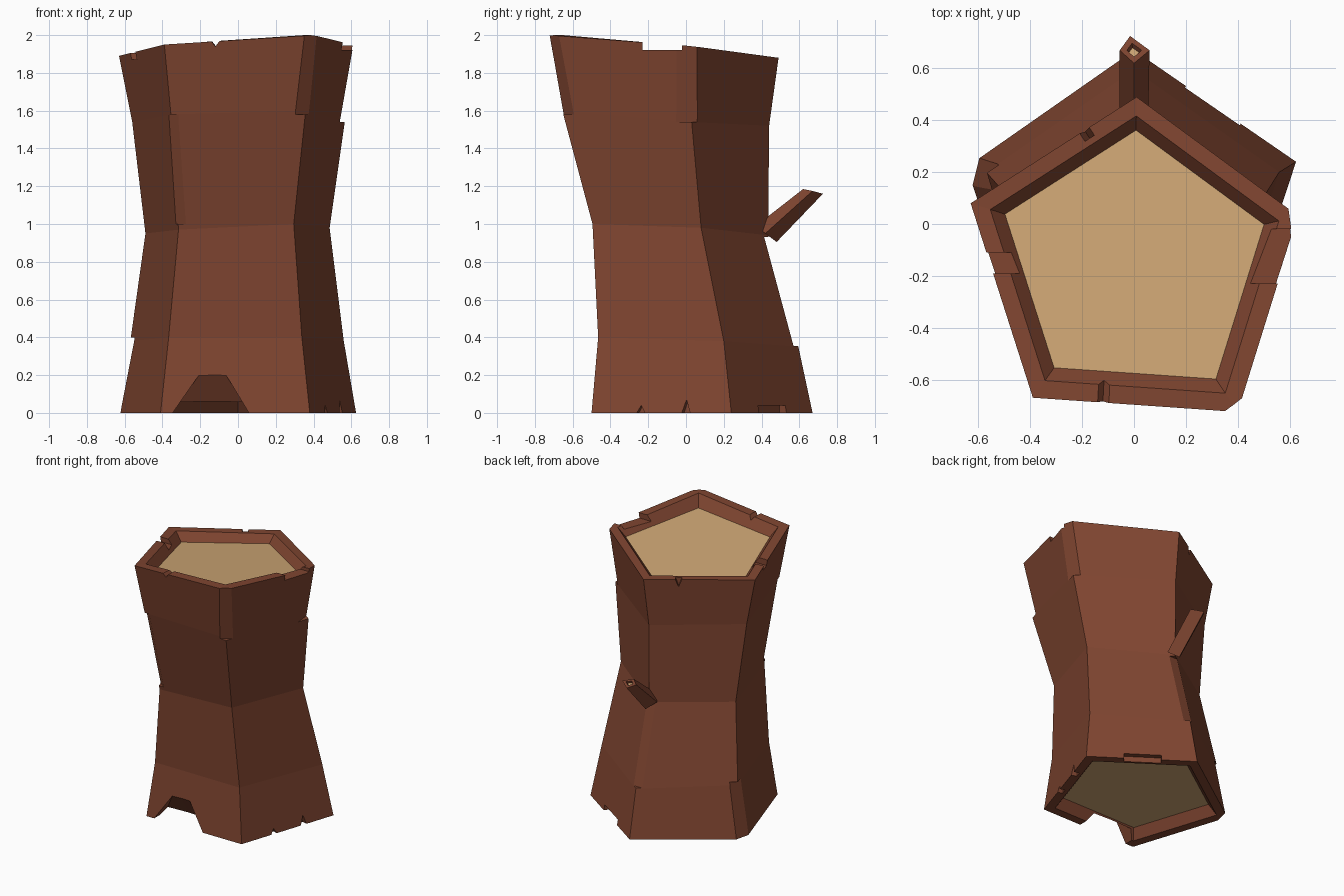
import bpy, bmesh
from mathutils import Vector

if "Cube" in bpy.data.objects:
    bpy.data.objects.remove(bpy.data.objects["Cube"])


def material(name, rgb):
    m = bpy.data.materials.new(name)
    m.diffuse_color = (*rgb, 1)
    m.use_nodes = True
    m.node_tree.nodes["Principled BSDF"].inputs["Base Color"].default_value = m.diffuse_color
    return m


BARK = material("bark_brown", (0.215, 0.060, 0.030))
WOOD = material("cut_wood_tan", (0.62, 0.385, 0.175))


def make_object(name, bm):
    bmesh.ops.recalc_face_normals(bm, faces=bm.faces)
    me = bpy.data.meshes.new(name)
    bm.to_mesh(me)
    bm.free()
    me.materials.append(BARK)
    me.materials.append(WOOD)
    ob = bpy.data.objects.new(name, me)
    bpy.context.collection.objects.link(ob)
    return ob


def loft(name, rings, wood_start, wood_end):
    """Skin a list of rings, with wood or bark end caps."""
    bm = bmesh.new()
    loops = [[bm.verts.new(p) for p in r] for r in rings]
    n = len(rings[0])
    for a, b in zip(loops, loops[1:]):
        for i in range(n):
            j = (i + 1) % n
            bm.faces.new((a[i], a[j], b[j], b[i]))
    bm.faces.new(loops[0][::-1]).material_index = int(wood_start)
    bm.faces.new(loops[-1]).material_index = int(wood_end)
    return make_object(name, bm)


def scaled(ring, s, cy, zf):
    """Shrink a ring around (0, cy) and set its height by a rule."""
    out = []
    for x, y, z in ring:
        px, py = x * s, cy + (y - cy) * s
        out.append((px, py, zf(px, py, z)))
    return out


# Trunk outline, each ring: front left, front right, right, back, left
base = [(-.41, -.50, 0), (.38, -.50, 0), (.625, .24, 0), (0, .67, 0), (-.645, .22, 0)]
outer = [
    base,
    [(-.367, -.46, .4), (.338, -.465, .4), (.56, .20, .38), (0, .595, .35), (-.57, .20, .38)],
    [(-.315, -.48, .97), (.295, -.495, 1.0), (.485, .08, .98), (0, .435, .94), (-.49, .11, .95)],
    [(-.355, -.60, 1.58), (.358, -.655, 1.6), (.565, .03, 1.54), (0, .44, 1.52), (-.56, .08, 1.54)],
    [(-.39, -.67, 1.95), (.40, -.725, 2.0), (.635, .03, 1.942), (.01, .49, 1.88), (-.63, .08, 1.89)],
]
top = outer[-1]
rings = [scaled(base, .79, .03, lambda x, y, z: .07),
         scaled(base, .88, .03, lambda x, y, z: 0)] + outer + [
         scaled(top, .88, -.12, lambda x, y, z: z),
         scaled(top, .79, -.12, lambda x, y, z: 1.855 + .05 * x - .08 * y)]
trunk = loft("trunk", rings, True, True)


# Helpers that cut chips out of the bark
def cut(points):
    bm = bmesh.new()
    for p in points:
        bm.verts.new(p)
    bmesh.ops.convex_hull(bm, input=bm.verts)
    cutter = make_object("chip_cutter", bm)
    cutter.hide_render = True
    mod = trunk.modifiers.new("chip", "BOOLEAN")
    mod.operation = "DIFFERENCE"
    mod.solver = "EXACT"
    mod.object = cutter
    bpy.context.view_layer.objects.active = trunk
    bpy.ops.object.modifier_apply(modifier=mod.name)
    bpy.data.objects.remove(cutter)


def cut_box(x0, x1, y0, y1, z0, z1):
    cut([(x, y, z) for x in (x0, x1) for y in (y0, y1) for z in (z0, z1)])


def shave(low, high, direction, depth):
    """Flatten a stretch of a corner edge between two points."""
    d = Vector((*direction, 0)).normalized()
    t = Vector((-d.y, d.x, 0))
    cut([Vector(p) + d * o + t * s for p in (low, high)
         for o in (-depth, .25) for s in (-.2, .2)])


def wedge(p, direction, width, depth, height):
    """Small triangular nick; positive height opens downward, negative opens upward."""
    d = Vector((*direction, 0)).normalized()
    t = Vector((-d.y, d.x, 0))
    p = Vector(p)
    z = Vector((0, 0, 1))
    e = -.02 if height > 0 else .02
    cut([p + d * o + q for o in (-depth, .1)
         for q in (t * width + z * e, -t * width + z * e, z * height)])


# Shaved corners
shave((.356, -.65, 1.58), (.405, -.74, 2.06), (.6, -.8), .034)
shave((.565, .03, 1.54), (.65, .03, 2.02), (1, .12), .036)
shave((0, .595, .355), (0, .44, .93), (0, 1), .026)
shave((-.648, .22, -.02), (-.568, .20, .40), (-1, .25), .038)
shave((-.316, -.484, 1.0), (-.355, -.60, 1.58), (-.6, -.8), .022)

# Large slanted notch at the front foot
cut([(x, y, -.02) for x in (-.36, .07) for y in (-.55, -.35)]
    + [(-.13, -.55, .31), (-.13, -.36, .005)])

# Nicks around the foot
wedge((.47, -.24, 0), (1, -.33), .035, .04, .04)
wedge((.545, 0, 0), (1, -.33), .03, .04, .07)
dx, dy = .05, .07
cut([(x + s * dx, y + s * dy, z) for x, y in ((.2, .53), (.41, .385))
     for s in (-.5, 1.5) for z in (-.03, .04)])

# Nicks around the rim
cut_box(.40, .80, -.23, -.02, 1.922, 2.1)
cut_box(-.80, -.38, -.19, -.11, 1.87, 2.1)
wedge((-.12, -.69, 1.965), (-.05, -1), .035, .10, -.025)
wedge((-.19, .36, 1.885), (-.54, .84), .03, .035, -.06)

# Broken twig on the back, with a pale core
b = [(0, .37, .99), (.055, .42, .95), (0, .48, .905), (-.055, .42, .95)]
t = [(0, .62, 1.185), (.06, .67, 1.175), (-.015, .725, 1.16), (-.055, .67, 1.175)]
c = Vector((0, .67, 1.174))
inner = [c + (Vector(p) - c) * .5 for p in t]
core = [c + (Vector(p) - c) * .4 - Vector((0, .012, .015)) for p in t]
loft("twig", [b, t, inner, core], False, True)
